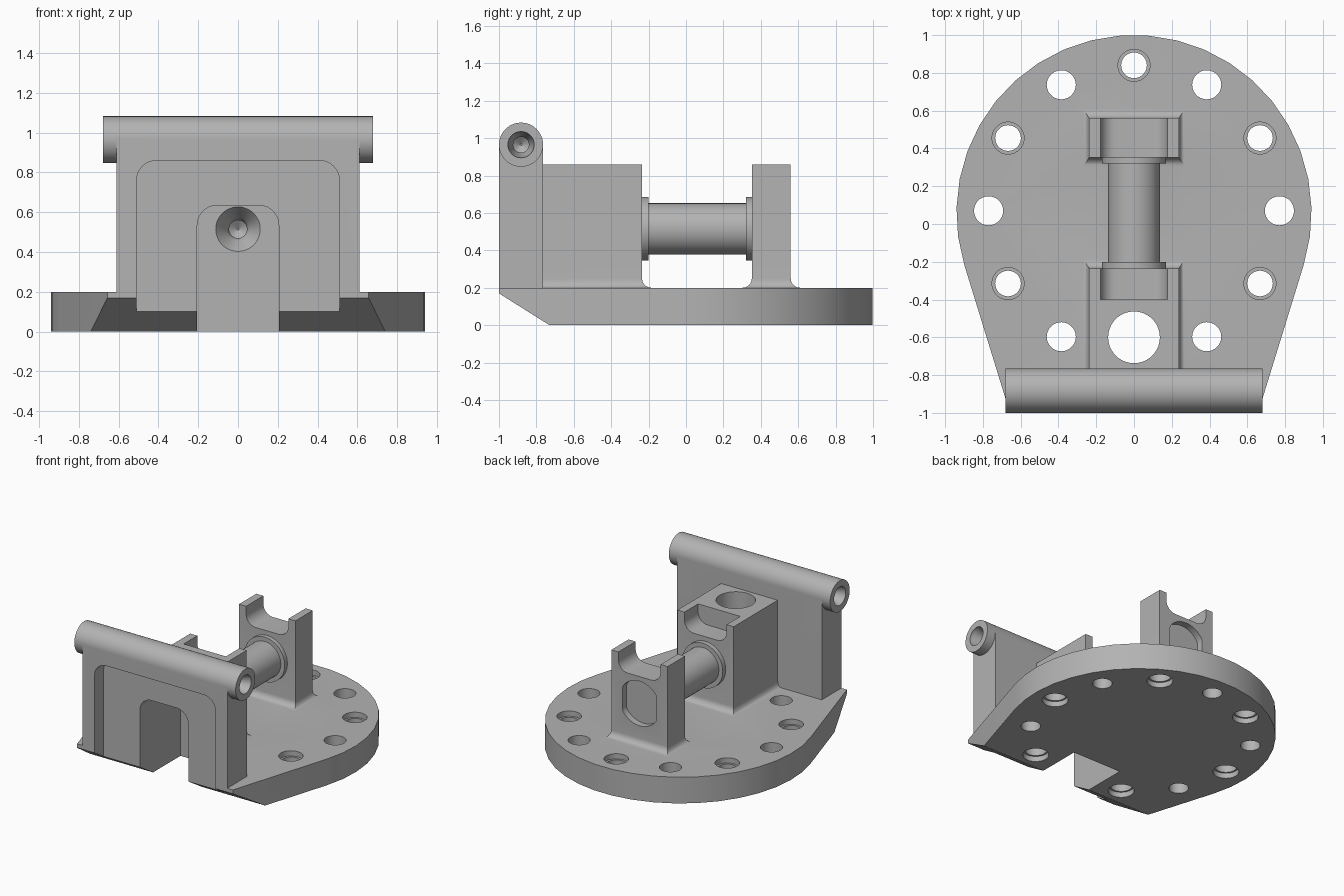
import bpy, bmesh
from math import sin, cos, pi, radians

if "Cube" in bpy.data.objects:
    bpy.data.objects.remove(bpy.data.objects["Cube"], do_unlink=True)

steel = bpy.data.materials.new("plain grey metal")
steel.use_nodes = True
grey = (0.45, 0.45, 0.45, 1)
steel.diffuse_color = grey
steel.node_tree.nodes["Principled BSDF"].inputs["Base Color"].default_value = grey


def loft(name, rings):
    """Skin a list of equal-length point loops and cap both ends."""
    bm = bmesh.new()
    loops = [[bm.verts.new(p) for p in ring] for ring in rings]
    n = len(loops[0])
    for a, b in zip(loops, loops[1:]):
        for i in range(n):
            j = (i + 1) % n
            bm.faces.new((a[i], a[j], b[j], b[i]))
    bm.faces.new(loops[0][::-1])
    bm.faces.new(loops[-1])
    bmesh.ops.recalc_face_normals(bm, faces=bm.faces)
    mesh = bpy.data.meshes.new(name)
    bm.to_mesh(mesh)
    bm.free()
    mesh.materials.append(steel)
    ob = bpy.data.objects.new(name, mesh)
    bpy.context.collection.objects.link(ob)
    return ob


def place(axis, u, v, t):
    return {"X": (t, u, v), "Y": (u, t, v), "Z": (u, v, t)}[axis]


def prism(name, axis, outline, start, end):
    return loft(name, [[place(axis, u, v, t) for u, v in outline] for t in (start, end)])


def lathe(name, axis, centre, profile, sides=40):
    """Turn (radius, position) pairs around an axis."""
    cu, cv = centre
    return loft(name, [[place(axis, cu + r * cos(2 * pi * i / sides),
                              cv + r * sin(2 * pi * i / sides), t)
                        for i in range(sides)] for r, t in profile])


def arch(w, z0, z1, r, steps=8):
    """Rectangle from z0 to z1 with the two corners at z1 rounded."""
    s = 1 if z1 > z0 else -1
    angles = [pi / 2 * i / steps for i in range(steps + 1)]
    right = [(w - r + r * cos(a), z1 - s * r + s * r * sin(a)) for a in angles]
    return [(w, z0)] + right + [(-x, z) for x, z in right[::-1]] + [(-w, z0)]


def flared_block(name, w, y0, y1, top, fy=0.05, fx=0.03):
    """Upright block with a concave fillet at its foot."""
    levels = [(1, 0.15)]
    levels += [(1 - sin(a), 0.2 + fy * (1 - cos(a)))
               for a in [pi / 2 * i / 6 for i in range(7)]]
    levels.append((0, top))
    return loft(name, [[(sx * (w + fx * k), y, z)
                        for sx, y in ((-1, y0 - fy * k), (1, y0 - fy * k),
                                      (1, y1 + fy * k), (-1, y1 + fy * k))]
                       for k, z in levels])


def boolean(target, tool, operation, keep=False):
    mod = target.modifiers.new(operation, "BOOLEAN")
    mod.operation, mod.solver, mod.object = operation, "EXACT", tool
    bpy.context.view_layer.objects.active = target
    bpy.ops.object.modifier_apply(modifier=mod.name)
    if not keep:
        bpy.data.objects.remove(tool, do_unlink=True)


# Base plate: round at the back, tapering to the front
arc = [radians(-17 + 214 * i / 23) for i in range(24)]
outline = [(0.94 * cos(a), 0.06 + 0.94 * sin(a)) for a in arc]
body = prism("bracket_body", "Z", outline + [(-0.657, -1), (0.657, -1)], 0, 0.2)
boolean(body, prism("underside_slope", "X",
                    [(-1.135, 0.255), (-0.595, -0.085), (-1.135, -0.085)], -1, 1), "DIFFERENCE")

# Front wall, hinge barrel, bearing block and rear post
axle = (-0.882, 0.965)
rear = -0.764
parts = [
    prism("front_wall", "X", [(-1, 0.18), (rear, 0.18), (rear, 0.965), (-1, 0.965)], -0.61, 0.61),
    lathe("hinge_barrel", "X", axle, [(0.118, -0.68), (0.118, 0.68)], 48),
    flared_block("bearing_block", 0.238, -0.85, -0.235, 0.86),
    flared_block("rear_post", 0.238, 0.352, 0.56, 0.86),
]
for part in parts:
    boolean(body, part, "UNION")

# Front pocket and the deep slot behind it
cuts = [
    prism("front_pocket", "Y", arch(0.51, 0.1, 0.86, 0.1), -1.1, -0.89),
    prism("front_slot", "Y", arch(0.205, -0.1, 0.635, 0.1), -1.1, -0.4),
    # Vertical bore and the saddle notches on top
    lathe("block_bore", "Z", (0, -0.6), [(0.137, 0.5), (0.137, 1)], 36),
    prism("block_notch", "Y", arch(0.178, 1, 0.72, 0.08), -0.4, -0.1),
    prism("post_notch", "Y", arch(0.178, 1, 0.72, 0.08), 0.25, 0.7),
]

# Flat-sided round recess in the back of the post
ring = [2 * pi * i / 40 for i in range(40)]
cuts.append(prism("post_recess", "Y",
                  [(max(-0.145, min(0.145, 0.17 * cos(a))), 0.515 + 0.17 * sin(a))
                   for a in ring], 0.51, 0.7))

# Countersunk blind holes in the barrel ends
for s in (-1, 1):
    cuts.append(lathe("barrel_hole", "X", axle,
                      [(0.07, s * 0.75), (0.07, s * 0.66), (0.042, s * 0.6),
                       (0.042, s * 0.45), (0.005, s * 0.42)], 32))

# Ring of bolt holes, counterbored alternately from above and below
for i in range(11):
    a = radians(-60 + 30 * i)
    centre = (0.77 * cos(a), 0.07 + 0.77 * sin(a))
    if i % 2:
        steps = [(0.068, -0.1), (0.068, 0.16), (0.085, 0.16), (0.085, 0.3)]
    else:
        steps = [(0.09, -0.1), (0.09, 0.04), (0.077, 0.04), (0.077, 0.3)]
    cuts.append(lathe("bolt_hole", "Z", centre, steps, 28))

for cut in cuts:
    boolean(body, cut, "DIFFERENCE")

# Shaft with end collars between block and post
height = 0.515
shaft = lathe("guide_shaft", "Y", (0, height),
              [(0.17, -0.3), (0.17, -0.2), (0.137, -0.2), (0.137, 0.32),
               (0.17, 0.32), (0.17, 0.4)], 48)

# Countersunk blind hole through the block into the shaft
bore = lathe("shaft_bore", "Y", (0, height),
             [(0.112, -0.5), (0.112, -0.4), (0.06, -0.33), (0.045, -0.3),
              (0.045, 0), (0.005, 0.03)], 36)
boolean(body, bore, "DIFFERENCE", keep=True)
boolean(shaft, bore, "DIFFERENCE")

bpy.ops.object.select_all(action="DESELECT")
for ob in (body, shaft):
    ob.select_set(True)
bpy.context.view_layer.objects.active = body
bpy.ops.object.shade_smooth_by_angle(angle=radians(30))
